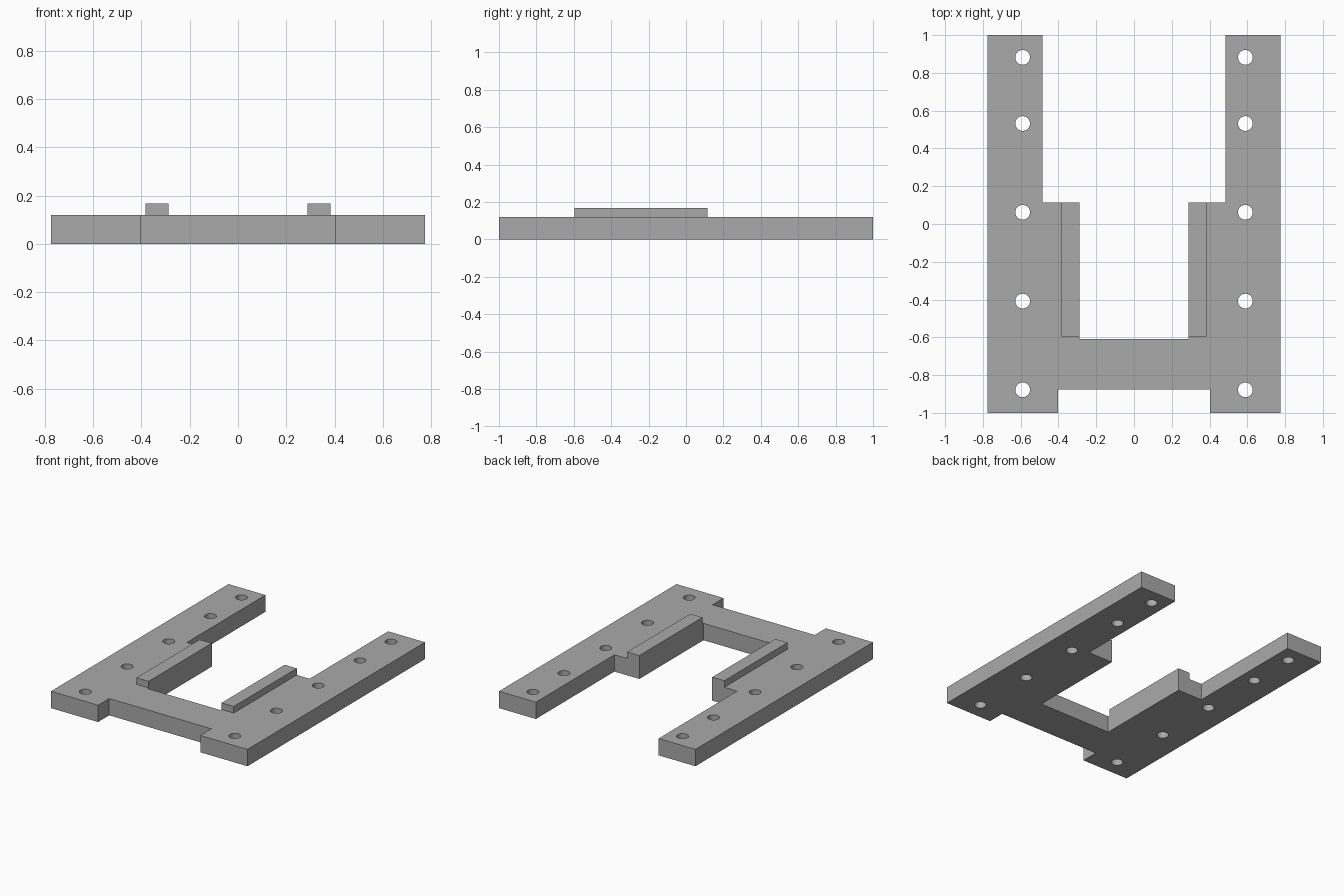
import bpy, bmesh, math
from mathutils import Matrix

cube = bpy.data.objects.get("Cube")
if cube:
    bpy.data.objects.remove(cube, do_unlink=True)

THICK = 0.12
RIDGE_TOP = 0.167

grey = bpy.data.materials.new("plain_grey")
grey.use_nodes = True
GREY = (0.4, 0.4, 0.4, 1)
grey.diffuse_color = GREY
grey.node_tree.nodes["Principled BSDF"].inputs["Base Color"].default_value = GREY


def make_object(name, bm):
    bmesh.ops.recalc_face_normals(bm, faces=bm.faces)
    mesh = bpy.data.meshes.new(name)
    bm.to_mesh(mesh)
    bm.free()
    mesh.materials.append(grey)
    obj = bpy.data.objects.new(name, mesh)
    bpy.context.collection.objects.link(obj)
    return obj


def extrude_profile(name, points, z0, z1):
    bm = bmesh.new()
    face = bm.faces.new([bm.verts.new((x, y, z0)) for x, y in points])
    ext = bmesh.ops.extrude_face_region(bm, geom=[face])["geom"]
    verts = [g for g in ext if isinstance(g, bmesh.types.BMVert)]
    bmesh.ops.translate(bm, verts=verts, vec=(0, 0, z1 - z0))
    return make_object(name, bm)


# Fork-shaped base plate, mirrored outline
half = [(0.4035, -0.875), (0.4035, -1), (0.775, -1), (0.775, 1), (0.484, 1),
        (0.484, 0.115), (0.2875, 0.115), (0.2875, -0.608)]
outline = half + [(-x, y) for x, y in reversed(half)]
plate = extrude_profile("base_plate", outline, 0, THICK)

# Screw holes through both arms
bm = bmesh.new()
for x in (-0.5895, 0.5895):
    for y in (0.882, 0.532, 0.062, -0.408, -0.878):
        bmesh.ops.create_cone(bm, cap_ends=True, segments=32, radius1=0.039,
                              radius2=0.039, depth=0.4,
                              matrix=Matrix.Translation((x, y, THICK / 2)))
cutter = make_object("hole_cutter", bm)
cutter.hide_render = True
cutter.hide_set(True)

boolean = plate.modifiers.new("screw_holes", "BOOLEAN")
boolean.operation = "DIFFERENCE"
boolean.solver = "EXACT"
boolean.object = cutter

# Bake the holes, then drop the cutter
bpy.context.view_layer.update()
baked = bpy.data.meshes.new_from_object(
    plate.evaluated_get(bpy.context.evaluated_depsgraph_get()))
plate.modifiers.clear()
plate.data = baked
bpy.data.objects.remove(cutter, do_unlink=True)

# Smooth hole walls with sharp rims
bpy.context.view_layer.objects.active = plate
plate.select_set(True)
bpy.ops.object.shade_smooth_by_angle(angle=math.radians(30))

# Raised guide ridges along the slot
for side, s in (("left", 1), ("right", -1)):
    rect = [(s * 0.2875, -0.596), (s * 0.3835, -0.596),
            (s * 0.3835, 0.115), (s * 0.2875, 0.115)]
    extrude_profile(side + "_guide_ridge", rect, THICK, RIDGE_TOP)
